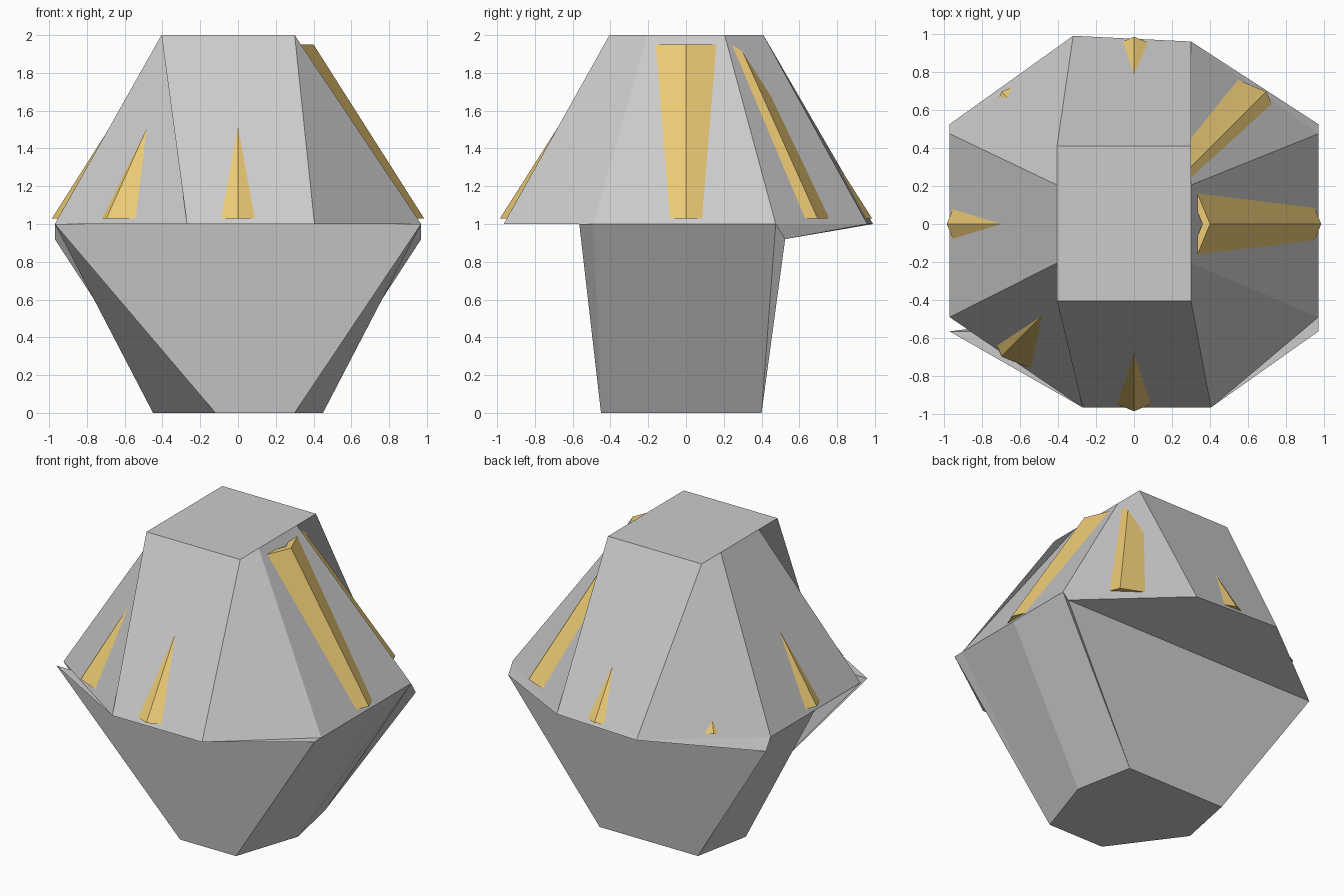
import bpy
from math import cos, sin, pi

if "Cube" in bpy.data.objects:
    bpy.data.objects.remove(bpy.data.objects["Cube"])


def make(name, verts, faces, mat=None):
    me = bpy.data.meshes.new(name)
    me.from_pydata(verts, [], faces)
    me.update()
    ob = bpy.data.objects.new(name, me)
    bpy.context.collection.objects.link(ob)
    if mat:
        me.materials.append(mat)
    return ob


gold = bpy.data.materials.new("gold")
gold.diffuse_color = (0.85, 0.6, 0.18, 1)
gold.use_nodes = True
gold.node_tree.nodes["Principled BSDF"].inputs["Base Color"].default_value = gold.diffuse_color

# Crown: irregular octagon rim rising to a flat top (loops start front-left, run round via the right)
rim = [(-.27, -.965), (.405, -.965), (.97, -.49), (.97, .475),
       (.3, .96), (-.32, .99), (-.97, .475), (-.97, -.49)]
top = [(-.405, -.405), (.3, -.405), (.3, -.205), (.3, .205),
       (.3, .41), (-.405, .41), (-.405, .205), (-.405, -.205)]
sides = []
for i in range(8):
    j = (i + 1) % 8
    sides.append((j, 8 + j, 8 + i, i))   # twisted facets fold from j on the rim to i on top
make("crown", [(x, y, 1) for x, y in rim] + [(x, y, 2) for x, y in top],
     sides + [list(range(8, 16))])

# Gold shell: regular eight-sided cone whose ridges break through the crown
profile = [(.985, 1.03), (.4, 1.95), (.36, 1.95), (.945, 1.03)]
n = len(profile)
verts = [(r * cos(k * pi / 4), r * sin(k * pi / 4), z) for k in range(8) for r, z in profile]
faces = [(k * n + p, (k + 1) % 8 * n + p, (k + 1) % 8 * n + (p + 1) % n, k * n + (p + 1) % n)
         for k in range(8) for p in range(n)]
make("gold_shell", verts, faces, gold)

# Base: tapered body under the crown, with a level ledge in front and a sloping one behind
V = {
    "fl": (-.97, -.565, 1), "fr": (.97, -.565, 1),
    "sl": (-.97, -.49, 1), "sr": (.97, -.49, 1),
    "ml": (-.97, 0, 1), "mr": (.97, 0, 1),
    "kl": (-.97, .475, 1), "kr": (.97, .475, 1),
    "bl": (-.97, .525, .92), "br": (.97, .525, .92),
    "rim_fl": (-.27, -.965, 1), "rim_fr": (.405, -.965, 1),
    "rim_br": (.3, .96, 1), "rim_bl": (-.32, .99, 1),
    "foot_fl": (-.12, -.45, 0), "foot_fr": (.3, -.45, 0),
    "foot_l": (-.45, 0, 0), "foot_r": (.45, 0, 0),
    "foot_bl": (-.37, .4, 0), "foot_br": (.37, .4, 0),
}
patches = [
    "foot_fl foot_fr fr fl",                              # front
    "foot_br foot_bl bl br",                              # back
    "fl fr rim_fr rim_fl",                                # front ledge
    "br bl rim_bl rim_br",                                # back ledge
    "foot_fl foot_l foot_bl foot_br foot_r foot_fr",      # foot
    "foot_fr sr fr", "sr fr rim_fr",                      # right front corner
]
for s in "lr":                                            # both sides
    patches += [f"foot_f{s} foot_{s} m{s} s{s}", f"foot_{s} foot_b{s} k{s} m{s}",
                f"foot_b{s} b{s} k{s}", f"k{s} b{s} rim_b{s}"]
names = list(V)
make("base", list(V.values()), [[names.index(w) for w in p.split()] for p in patches])
